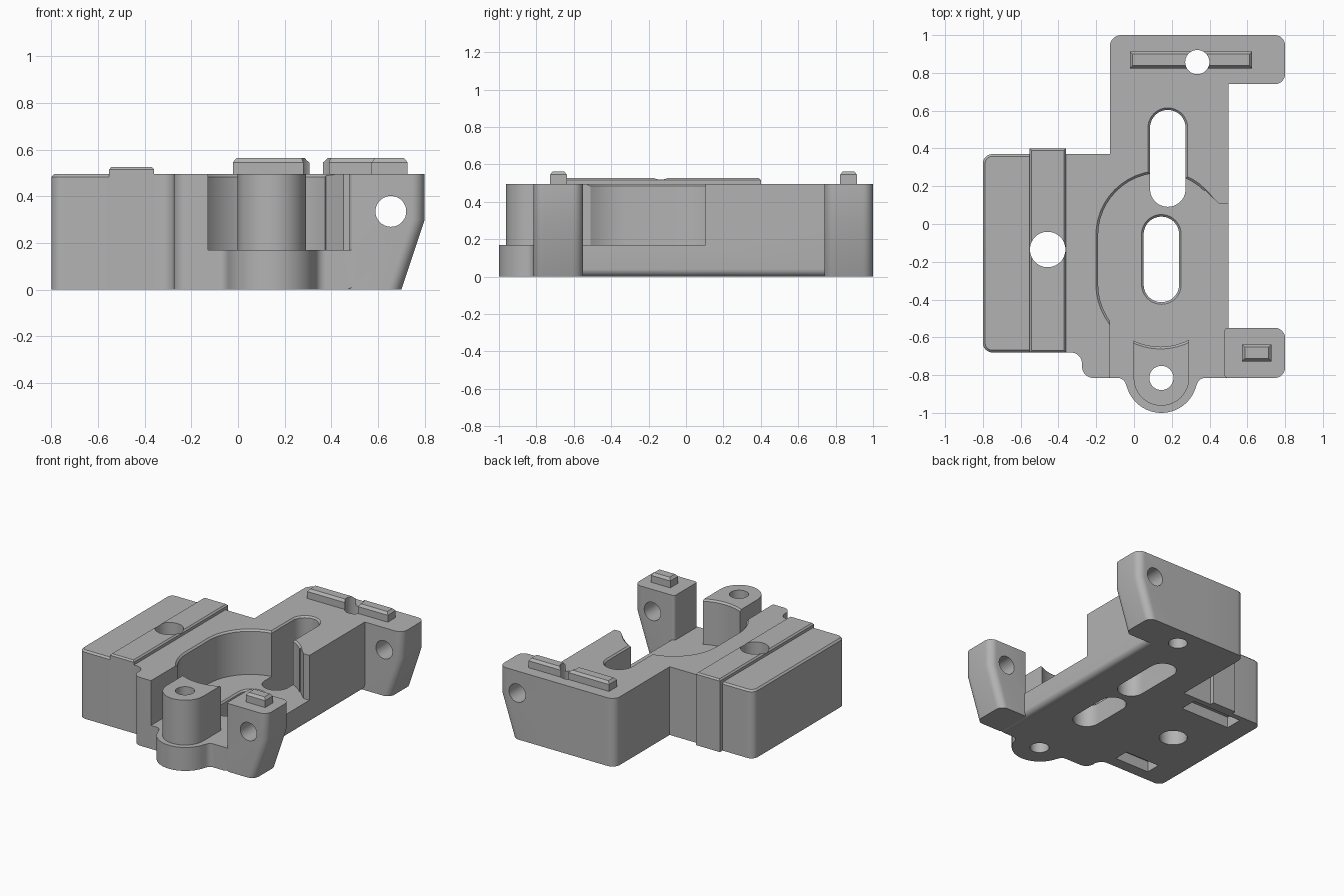
import bpy, bmesh, math
from mathutils import Vector

if "Cube" in bpy.data.objects:
    bpy.data.objects.remove(bpy.data.objects["Cube"])

H = 0.495       # top face height
FLOOR = 0.17    # pocket floor height

grey = bpy.data.materials.new("plain grey")
grey.diffuse_color = (0.45, 0.45, 0.45, 1)
grey.use_nodes = True
grey.node_tree.nodes["Principled BSDF"].inputs["Base Color"].default_value = grey.diffuse_color


def rounded(points, steps=8):
    """Outline from (x, y, fillet radius) corners."""
    out = []
    n = len(points)
    for i, (x, y, r) in enumerate(points):
        p = Vector((x, y))
        if r == 0:
            out.append((x, y))
            continue
        a = (Vector(points[i - 1][:2]) - p).normalized()
        b = (Vector(points[(i + 1) % n][:2]) - p).normalized()
        half = a.angle(b) / 2
        c = p + (a + b).normalized() * (r / math.sin(half))
        s = p + a * (r / math.tan(half)) - c
        e = p + b * (r / math.tan(half)) - c
        turn = math.atan2(s.x * e.y - s.y * e.x, s.dot(e))
        start = math.atan2(s.y, s.x)
        for k in range(steps + 1):
            t = start + turn * k / steps
            out.append((c.x + r * math.cos(t), c.y + r * math.sin(t)))
    return out


def rect(x0, x1, y0, y1, r=0):
    return rounded([(x0, y0, r), (x1, y0, r), (x1, y1, r), (x0, y1, r)])


def stadium(x, y0, y1, r, n=24):
    """Slot outline between two circle centres."""
    lower = [(x + r * math.cos(math.pi + math.pi * k / n),
              y0 + r * math.sin(math.pi + math.pi * k / n)) for k in range(n + 1)]
    upper = [(x + r * math.cos(math.pi * k / n),
              y1 + r * math.sin(math.pi * k / n)) for k in range(n + 1)]
    return lower + upper


def circle(x, y, r, n=40):
    return [(x + r * math.cos(2 * math.pi * k / n), y + r * math.sin(2 * math.pi * k / n))
            for k in range(n)]


def loft(name, *levels):
    """Solid through matching outlines, given as (outline, z)."""
    bm = bmesh.new()
    rings = [[bm.verts.new((x, y, z)) for x, y in o] for o, z in levels]
    n = len(rings[0])
    for a, b in zip(rings, rings[1:]):
        for i in range(n):
            j = (i + 1) % n
            bm.faces.new((a[i], a[j], b[j], b[i]))
    bm.faces.new(rings[0][::-1])
    bm.faces.new(rings[-1])
    bmesh.ops.recalc_face_normals(bm, faces=bm.faces)
    me = bpy.data.meshes.new(name)
    bm.to_mesh(me)
    bm.free()
    me.materials.append(grey)
    ob = bpy.data.objects.new(name, me)
    bpy.context.collection.objects.link(ob)
    return ob


def combine(target, tool, op, keep=False):
    m = target.modifiers.new("cut", 'BOOLEAN')
    m.operation, m.solver, m.object = op, 'EXACT', tool
    bpy.context.view_layer.objects.active = target
    bpy.ops.object.modifier_apply(modifier=m.name)
    if not keep:
        bpy.data.objects.remove(tool)


def add(tool):
    combine(body, tool, 'UNION')


def cut(tool):
    combine(body, tool, 'DIFFERENCE')


# Main body with front tab
tab = [(0.145 + 0.19 * math.cos(t), -0.81 + 0.19 * math.sin(t), 0)
       for t in [math.radians(198 + 144 * k / 24) for k in range(25)]]
outline = rounded([(-0.5, -0.68, 0), (-0.275, -0.68, 0.06), (-0.275, -0.815, 0.06),
                   (-0.055, -0.815, 0.045)] + tab +
                  [(0.345, -0.815, 0.045), (0.5, -0.815, 0), (0.5, 1.0, 0),
                   (-0.128, 1.0, 0.06), (-0.128, 0.37, 0), (-0.5, 0.37, 0)])
body = loft("mounting_block", (outline, 0), (outline, H))

# Rounded lower right edge
bm = bmesh.new()
bm.from_mesh(body.data)
edge = [e for e in bm.edges if all(abs(v.co.x - 0.5) < 1e-4 and v.co.z < 1e-4 for v in e.verts)]
bmesh.ops.bevel(bm, geom=edge, offset=0.04, segments=6, profile=0.5, affect='EDGES')
bm.to_mesh(body.data)
bm.free()

# Left block with softened top edge
add(loft("left_block", (rect(-0.8, -0.45, -0.68, 0.37, 0.05), 0),
         (rect(-0.8, -0.45, -0.68, 0.37, 0.05), H - 0.012),
         (rect(-0.788, -0.462, -0.668, 0.358, 0.038), H)))

# Raised rail, running down the back face
add(loft("rail", (rect(-0.552, -0.36, -0.68, 0.40), 0),
         (rect(-0.552, -0.36, -0.68, 0.40), 0.515),
         (rect(-0.542, -0.37, -0.67, 0.39), 0.526)))

# Long round pocket, open to the front and right
pocket = loft("pocket_cutter", (stadium(0.14, -0.32, -0.06, 0.33), FLOOR),
              (stadium(0.14, -0.32, -0.06, 0.33), H - 0.012),
              (stadium(0.14, -0.32, -0.06, 0.342), H),
              (stadium(0.14, -0.32, -0.06, 0.342), 0.7))
pocket.hide_render = True
combine(body, pocket, 'DIFFERENCE', keep=True)
front = rect(-0.128, 0.9, -1.2, -0.32)
cut(loft("front_cutter", (front, FLOOR), (front, 0.7)))
side = [(0.14, -0.4), (0.9, -0.4), (0.9, 0.105), (0.452, 0.105), (0.377, 0.177), (0.14, -0.06)]
cut(loft("side_cutter", (side, FLOOR), (side, 0.7)))

# Boss with scooped back
boss_outline = stadium(0.145, -0.815, -0.815, 0.147)[:25] + [(0.292, -0.55), (-0.002, -0.55)]
boss = loft("boss", (boss_outline, 0.1), (boss_outline, H))
combine(boss, pocket, 'DIFFERENCE')
add(boss)


# Rear ear and front pillar, both tapering inwards at the bottom right
def ear(name, x0, y0, y1, r_left):
    def shape(x1):
        return rounded([(x0, y0, r_left), (x1, y0, 0.055), (x1, y1, 0.055), (x0, y1, r_left)])
    add(loft(name, (shape(0.7), 0), (shape(0.8), 0.3), (shape(0.8), H)))


ear("rear_ear", 0.2, 0.74, 1.0, 0)
ear("front_pillar", 0.478, -0.815, -0.55, 0.02)

# Locating tongues
for name, x0, x1, y0, y1 in (("rear_tongue", -0.022, 0.626, 0.824, 0.914),
                             ("front_tongue", 0.572, 0.727, -0.727, -0.637)):
    c = 0.015
    add(loft(name, (rect(x0, x1, y0, y1), H - 0.05), (rect(x0, x1, y0, y1), 0.545),
             (rect(x0 + c, x1 - c, y0 + c, y1 - c), 0.563)))

# Slots with chamfered rims
for x, y0, y1, top in ((0.179, 0.185, 0.51, H), (0.145, -0.32, -0.055, FLOOR)):
    a, b = stadium(x, y0, y1, 0.094), stadium(x, y0, y1, 0.105)
    cut(loft("slot_cutter", (a, -0.1), (a, top - 0.011), (b, top), (b, top + 0.2)))

# Vertical holes
for x, y, r in ((-0.457, -0.135, 0.094), (0.335, 0.857, 0.064), (0.145, -0.815, 0.064)):
    cut(loft("hole_cutter", (circle(x, y, r), -0.1), (circle(x, y, r), 0.8)))

# Cross holes through ear and pillar
for y in (0.87, -0.68):
    hole = loft("cross_hole_cutter", (circle(0, 0, 0.066), -0.25), (circle(0, 0, 0.066), 0.25))
    hole.rotation_euler.x = math.pi / 2
    hole.location = (0.655, y, 0.335)
    bpy.context.view_layer.update()
    cut(hole)

# Sockets in the underside
for x0, x1, y0, y1 in ((-0.65, -0.25, 0.205, 0.33), (-0.62, -0.34, -0.595, -0.485)):
    cut(loft("socket_cutter", (rect(x0, x1, y0, y1), -0.1), (rect(x0, x1, y0, y1), 0.08)))

# Clean shading with sharp edges kept
bpy.ops.object.select_all(action='DESELECT')
body.select_set(True)
bpy.context.view_layer.objects.active = body
bpy.ops.object.shade_smooth_by_angle(angle=math.radians(25))
